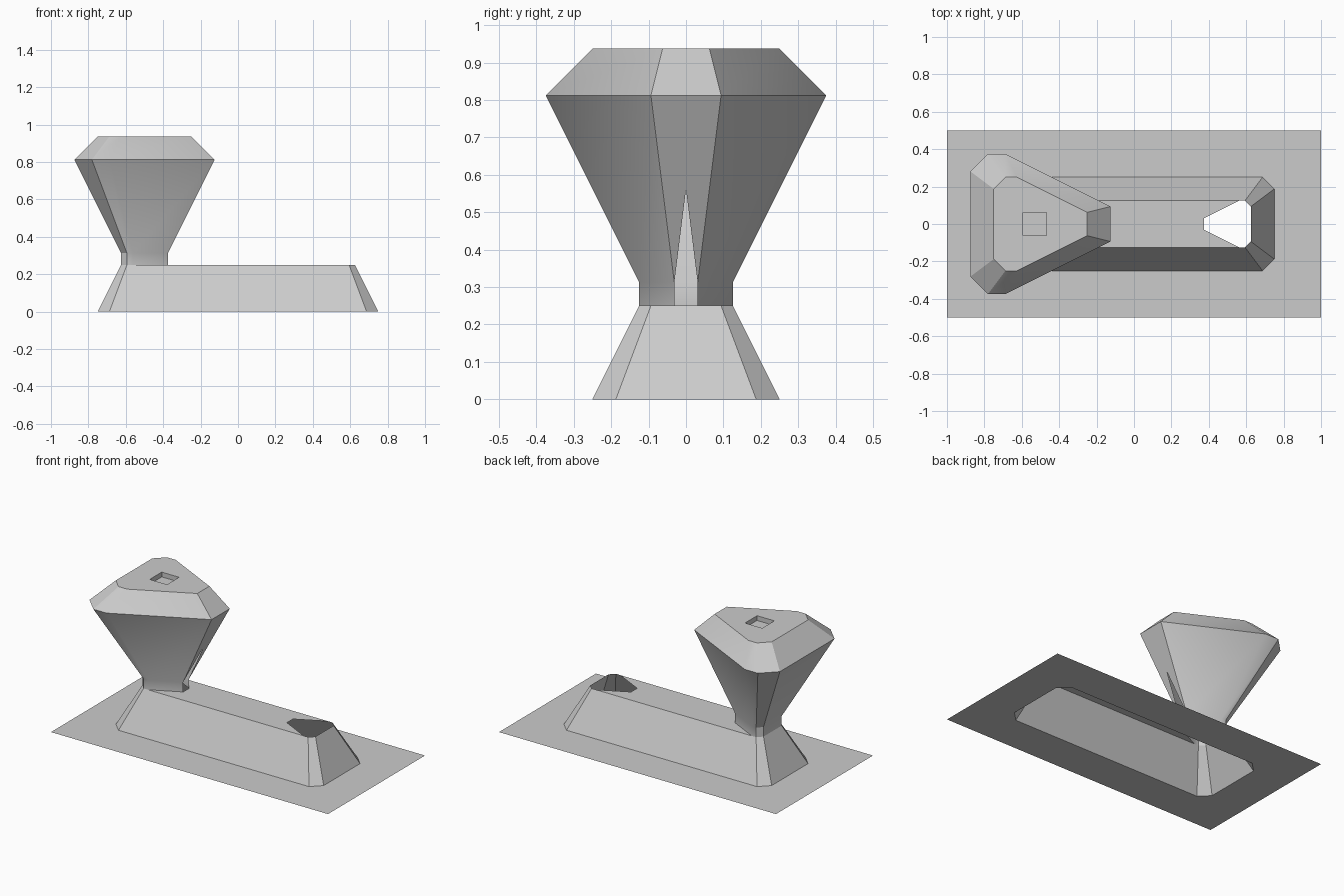
import bpy, bmesh
from mathutils import Vector

if "Cube" in bpy.data.objects:
    bpy.data.objects.remove(bpy.data.objects["Cube"])

CX = -0.5  # hopper centre


def octagon(hx, hy, c, z):
    """Counter-clockwise rectangle ring with cut corners."""
    pts = [(hx, -hy + c), (hx, hy - c), (hx - c, hy), (-hx + c, hy),
           (-hx, hy - c), (-hx, -hy + c), (-hx + c, -hy), (hx - c, -hy)]
    return [Vector((x, y, z)) for x, y in pts]


def wedge(s, z):
    """Counter-clockwise blunt triangle ring, blunt tip towards +x."""
    half = [(.375, .09375), (-.1875, .375), (-.28125, .375), (-.375, .28125)]
    pts = [(half[0][0], -half[0][1])] + half + [(x, -y) for x, y in half[:0:-1]]
    return [Vector((CX + x * s, y * s, z)) for x, y in pts]


def rect(x0, x1, h, z):
    return [Vector(p) for p in ((x0, -h, z), (x1, -h, z), (x1, h, z), (x0, h, z))]


def walls(bm, rings, skip=()):
    """Faces between successive rings; skip holds (level, side) left open."""
    for lv, (a, b) in enumerate(zip(rings, rings[1:])):
        for i in range(len(a)):
            if (lv, i) not in skip:
                j = (i + 1) % len(a)
                bm.faces.new([bm.verts.new(p) for p in (a[i], a[j], b[j], b[i])])


def flat(bm, loops):
    """Upward-facing flat area bounded by an outer loop and optional holes."""
    edges = []
    for loop in loops:
        v = [bm.verts.new(p) for p in loop]
        edges += [bm.edges.new((v[i], v[(i + 1) % len(v)])) for i in range(len(v))]
    res = bmesh.ops.triangle_fill(bm, edges=edges, use_beauty=True, normal=(0, 0, 1))
    for f in res["geom"]:
        if isinstance(f, bmesh.types.BMFace):
            f.normal_update()
            if f.normal.z < 0:
                f.normal_flip()


def finish(bm, name):
    bmesh.ops.remove_doubles(bm, verts=bm.verts, dist=1e-5)
    me = bpy.data.meshes.new(name)
    bm.to_mesh(me)
    bm.free()
    ob = bpy.data.objects.new(name, me)
    bpy.context.collection.objects.link(ob)
    bpy.ops.object.select_all(action='DESELECT')
    ob.select_set(True)
    bpy.context.view_layer.objects.active = ob
    bpy.ops.object.shade_smooth_by_angle(angle=0.5236)


foot = octagon(.75, .25, .0625, 0)

# Ground plate with an opening under the channel
bm = bmesh.new()
flat(bm, [rect(-1, 1, .5, 0), foot])
finish(bm, "ground_plate")

# Channel: sloped walls and a deck that leaves a wedge opening at each end
bm = bmesh.new()
walls(bm, [foot, octagon(.625, .125, .03125, .25)])
n = wedge(1 / 3, .25)
end = [n[7], n[0], n[1], n[2]]
other = [Vector((-p.x, p.y, p.z)) for p in reversed(end)]
flat(bm, [end + other])
finish(bm, "channel")

# Hopper: neck, flaring body and bevelled rim, open at the front of the neck
bm = bmesh.new()
rings = [n, wedge(1 / 3, .3125), wedge(1, .8125), wedge(2 / 3, .9375)]
walls(bm, rings, skip={(0, 0), (1, 0)})

# Blunt tip side with a pointed slot
apex = Vector((CX + .25, 0, .5625))
q0, q1, p0, p1 = rings[1][0], rings[1][1], rings[2][0], rings[2][1]
for tri in ((q0, apex, p0), (p0, apex, p1), (apex, q1, p1)):
    bm.faces.new([bm.verts.new(p) for p in tri])

# Roof with a shallow square pit
pit_top = rect(-.594, -.469, .0625, .9375)
pit_low = rect(-.594, -.469, .0625, .9063)
flat(bm, [rings[3], pit_top])
walls(bm, [pit_top, pit_low])
flat(bm, [pit_low])
finish(bm, "hopper")
